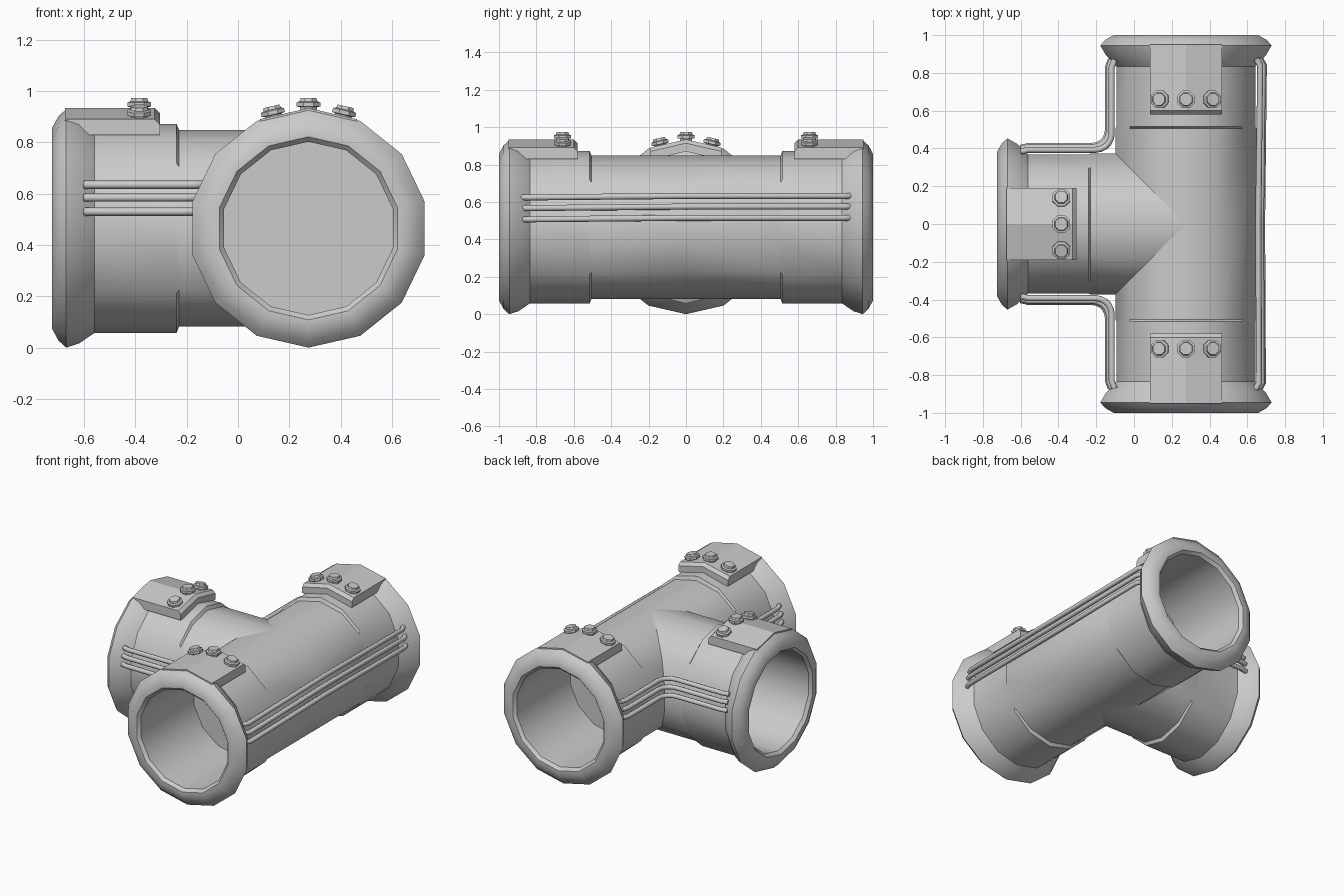
import bpy, bmesh, math
from mathutils import Matrix, Vector

if "Cube" in bpy.data.objects:
    bpy.data.objects.remove(bpy.data.objects["Cube"])

CX, CZ, N = 0.275, 0.465, 14
ARMS = {"front": 0, "back": math.pi, "side": -math.pi / 2}


def arm_matrix(angle):
    return Matrix.Translation((CX, 0, CZ)) @ Matrix.Rotation(angle, 4, 'Z')


def loft(name, rings, matrix, caps=True, angle=30):
    """Skin a list of equal-length rings of points."""
    bm = bmesh.new()
    vs = [[bm.verts.new(p) for p in r] for r in rings]
    n = len(rings[0])
    for a, b in zip(vs, vs[1:]):
        for i in range(n):
            j = (i + 1) % n
            bm.faces.new((a[i], a[j], b[j], b[i]))
    if caps:
        bm.faces.new(vs[0])
        bm.faces.new(vs[-1])
    bmesh.ops.recalc_face_normals(bm, faces=bm.faces)
    me = bpy.data.meshes.new(name)
    bm.to_mesh(me)
    bm.free()
    ob = bpy.data.objects.new(name, me)
    bpy.context.collection.objects.link(ob)
    ob.matrix_world = matrix
    bpy.ops.object.select_all(action='DESELECT')
    ob.select_set(True)
    bpy.context.view_layer.objects.active = ob
    bpy.ops.object.shade_smooth_by_angle(angle=math.radians(angle))
    return ob


def ring(d, r, squeeze=1.0):
    return [(math.sin(2 * math.pi * i / N) * r * squeeze, d - 1,
             math.cos(2 * math.pi * i / N) * r) for i in range(N)]


# distance from the mouth, radius, sideways squeeze
PIPE = [(0.6, 0.338), (0.02, 0.338), (0, 0.357), (0, 0.392), (0.025, 0.438),
        (0.055, 0.465), (0.105, 0.449, 0.97), (0.165, 0.408, 0.925),
        (0.485, 0.408, 0.925), (0.495, 0.383), (1.0, 0.383)]

# bolt profile: height, radius
BOLT = [(-0.03, 0.036), (0.008, 0.036), (0.01, 0.05), (0.026, 0.05),
        (0.03, 0.038), (0.043, 0.034)]
TILT = math.pi / N


def pad_ring(d, drop=0.0):
    slope = math.tan(math.pi / N)
    top, w = 0.469 - drop, 0.19
    return [(-w, d - 1, 0.365), (-w, d - 1, top - w * slope), (0, d - 1, top),
            (w, d - 1, top - w * slope), (w, d - 1, 0.365), (0, d - 1, 0.365)]


for arm, ang in ARMS.items():
    m = arm_matrix(ang)
    # flanged, collared pipe arm with a closed bore
    loft(arm + "_pipe", [ring(*p) for p in PIPE], m)
    # bolt pad on top of the flange
    loft(arm + "_bolt_pad", [pad_ring(0.05), pad_ring(0.40), pad_ring(0.42, 0.02)], m, angle=20)
    # three bolts
    for k in (-1, 0, 1):
        x = 0.135 * k
        z = 0.465 - abs(x) * math.tan(TILT)
        rings = [[(r * math.cos(math.pi * (i + .5) / 4), r * math.sin(math.pi * (i + .5) / 4), h)
                  for i in range(8)] for h, r in BOLT]
        loft(f"{arm}_bolt_{k + 2}", rings,
             m @ Matrix.Translation((x, -0.66, z)) @ Matrix.Rotation(TILT * k, 4, 'Y'))


def cable(name, pts):
    cu = bpy.data.curves.new(name, 'CURVE')
    cu.dimensions = '3D'
    cu.bevel_depth = 0.016
    cu.bevel_resolution = 2
    cu.use_fill_caps = True
    sp = cu.splines.new('POLY')
    sp.points.add(len(pts) - 1)
    for p, co in zip(sp.points, pts):
        p.co = (*co, 1)
    ob = bpy.data.objects.new(name, cu)
    bpy.context.collection.objects.link(ob)


# cables along the straight side and round both inner corners
for i, (z, off) in enumerate([(0.515, 0.408), (0.575, 0.402), (0.632, 0.388)]):
    x = CX + off
    cable(f"long_cable_{i + 1}", [(x - 0.02, -0.875, z - 0.008), (x, -0.84, z - 0.008), (x - 0.005, 0, z),
                                  (x + 0.005, 0.84, z), (x - 0.015, 0.875, z)])
    for s, side in ((-1, "front"), (1, "back")):
        y, xi, r = off + 0.005, CX - off - 0.005, 0.085
        zc = (0.53, 0.585, 0.635)[i]
        c = Vector((xi - r, y + r))
        bend = [(c.x + r * math.sin(t), s * (c.y - r * math.cos(t)), zc)
                for t in [math.pi / 10 * j for j in range(6)]]
        cable(f"{side}_corner_cable_{i + 1}",
              [(-0.60, s * (y - 0.01), zc), (-0.56, s * y, zc)] + bend +
              [(xi, s * 0.83, zc), (xi + 0.015, s * 0.87, zc)])
